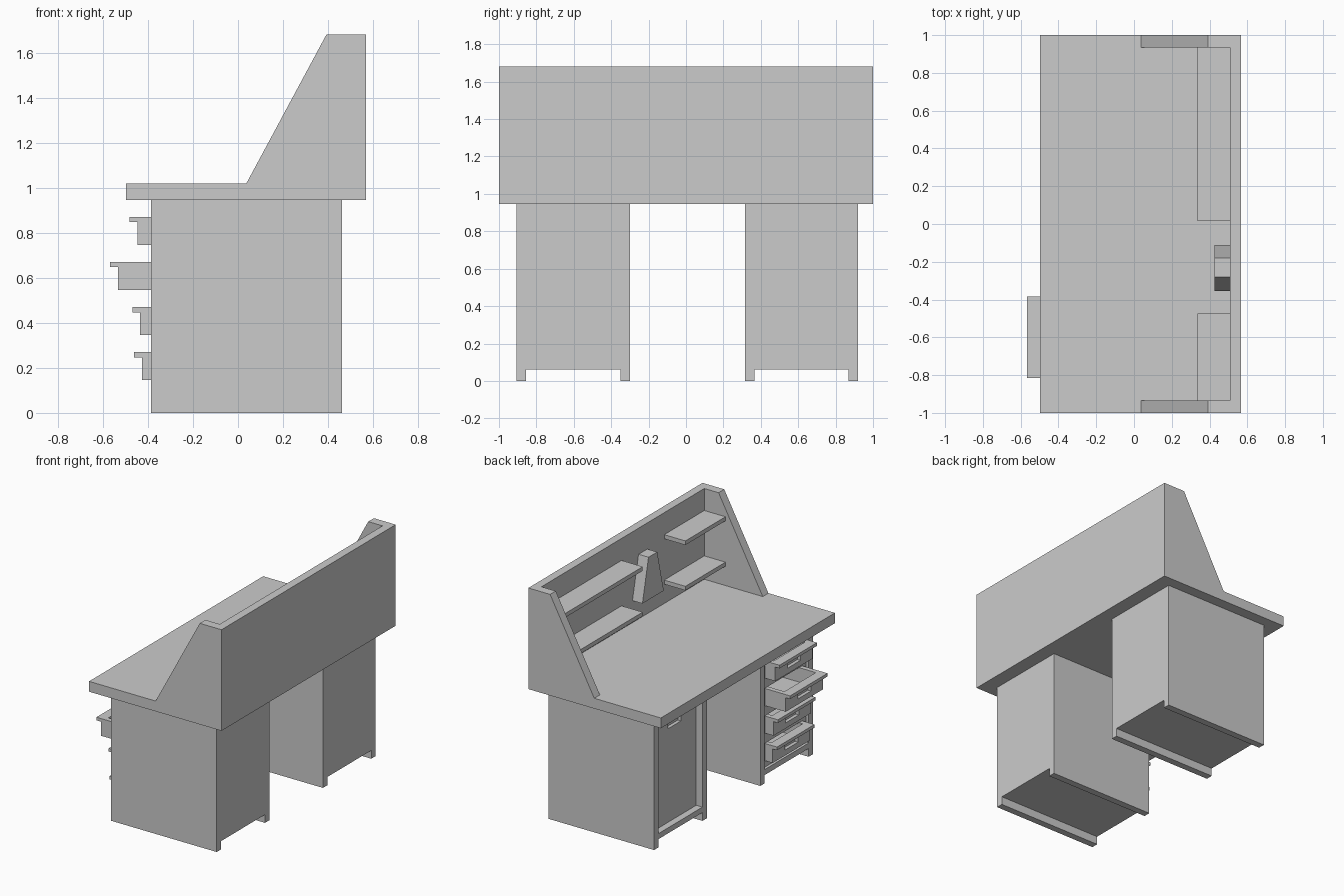
import bpy

if "Cube" in bpy.data.objects:
    bpy.data.objects.remove(bpy.data.objects["Cube"])

# ---------- helpers ----------
def mesh_obj(name, verts, faces):
    me = bpy.data.meshes.new(name)
    me.from_pydata(verts, [], faces)
    ob = bpy.data.objects.new(name, me)
    bpy.context.scene.collection.objects.link(ob)
    return ob

def prism(name, profile, axis, a, b):
    """Extrude a 2D profile along 'x' (profile = y,z) or 'y' (profile = x,z)."""
    def place(p, t):
        return (t, p[0], p[1]) if axis == 'x' else (p[0], t, p[1])
    n = len(profile)
    verts = [place(p, a) for p in profile] + [place(p, b) for p in profile]
    faces = [tuple(range(n)), tuple(range(2 * n - 1, n - 1, -1))]
    faces += [(i, i + n, (i + 1) % n + n, (i + 1) % n) for i in range(n)]
    ob = mesh_obj(name, verts, faces)
    import bmesh
    bm = bmesh.new()
    bm.from_mesh(ob.data)
    bmesh.ops.recalc_face_normals(bm, faces=bm.faces)
    bm.to_mesh(ob.data)
    bm.free()
    return ob

def box(name, x, y, z):
    return prism(name, [(x[0], z[0]), (x[1], z[0]), (x[1], z[1]), (x[0], z[1])], 'y', *y)

def cut(ob, x, y, z):
    c = box("cutter", x, y, z)
    c.hide_render = True
    m = ob.modifiers.new("cut", 'BOOLEAN')
    m.operation, m.solver, m.object = 'DIFFERENCE', 'EXACT', c
    bpy.context.view_layer.objects.active = ob
    bpy.ops.object.modifier_apply(modifier=m.name)
    bpy.data.objects.remove(c)

# ---------- desktop and hutch ----------
box("desktop", (-0.5, 0.565), (-1, 1), (0.945, 1.02))
box("hutch_back", (0.505, 0.565), (-0.935, 0.935), (1.02, 1.68))
side = [(0.035, 1.02), (0.565, 1.02), (0.565, 1.68), (0.39, 1.68)]
for label, a, b in (("left", 0.935, 1), ("right", -1, -0.935)):
    prism("hutch_side_" + label, side, 'y', a, b)

# shelves: long pair and short pair
for label, a, b in (("long", 0.015, 0.935), ("short", -0.935, -0.475)):
    for level, z in (("lower", 1.16), ("upper", 1.49)):
        box(f"shelf_{label}_{level}", (0.335, 0.505), (a, b), (z, z + 0.03))

# tapered block on the backboard
prism("tapered_block", [(-0.355, 1.18), (-0.11, 1.18), (-0.18, 1.49), (-0.28, 1.49)],
      'x', 0.425, 0.505)

# ---------- pedestals ----------
XF, XB, T, TOP = -0.39, 0.46, 0.05, 0.945
def pedestal(name, y0, y1):
    box(name + "_side_a", (XF, XB), (y0, y0 + T), (0, TOP))
    box(name + "_side_b", (XF, XB), (y1 - T, y1), (0, TOP))
    box(name + "_bottom", (XF, XB), (y0 + T, y1 - T), (0.06, 0.1))
    box(name + "_back", (XB - 0.04, XB), (y0 + T, y1 - T), (0.1, TOP))
    box(name + "_top", (XF, XB - 0.04), (y0 + T, y1 - T), (0.905, TOP))

pedestal("drawer_pedestal", -0.905, -0.3)
pedestal("cupboard", 0.315, 0.92)

# recessed cupboard door with finger slot
door = box("cupboard_door", (XF + 0.05, XF + 0.09), (0.365, 0.87), (0.1, 0.905))
cut(door, (XF, XF + 0.075), (0.54, 0.69), (0.78, 0.82))

# face frame behind the drawers, with one opening per drawer
frame = box("drawer_face_frame", (XF + 0.02, XF + 0.05), (-0.855, -0.35), (0.1, 0.905))
for z in (0.145, 0.345, 0.545, 0.745):
    cut(frame, (XF, XF + 0.1), (-0.818, -0.382), (z - 0.003, z + 0.128))

# drawers, each pulled out by a different amount
for i, (xf, z) in enumerate([(-0.43, 0.145), (-0.437, 0.345), (-0.535, 0.545), (-0.45, 0.745)]):
    y0, y1 = -0.815, -0.385
    d = box(f"drawer_{i + 1}", (xf, xf + 0.75), (y0, y1), (z, z + 0.125))
    cut(d, (xf + 0.035, xf + 0.72), (y0 + 0.035, y1 - 0.035), (z + 0.02, z + 0.2))
    cut(d, (xf - 0.1, xf + 0.025), (-0.675, -0.525), (z + 0.04, z + 0.075))
    box(f"drawer_lip_{i + 1}", (xf - 0.035, xf), (y0, y1), (z + 0.102, z + 0.125))

# centre everything on x = 0
lo, hi = -0.57, 0.565
for ob in bpy.context.scene.objects:
    ob.location.x -= (lo + hi) / 2
